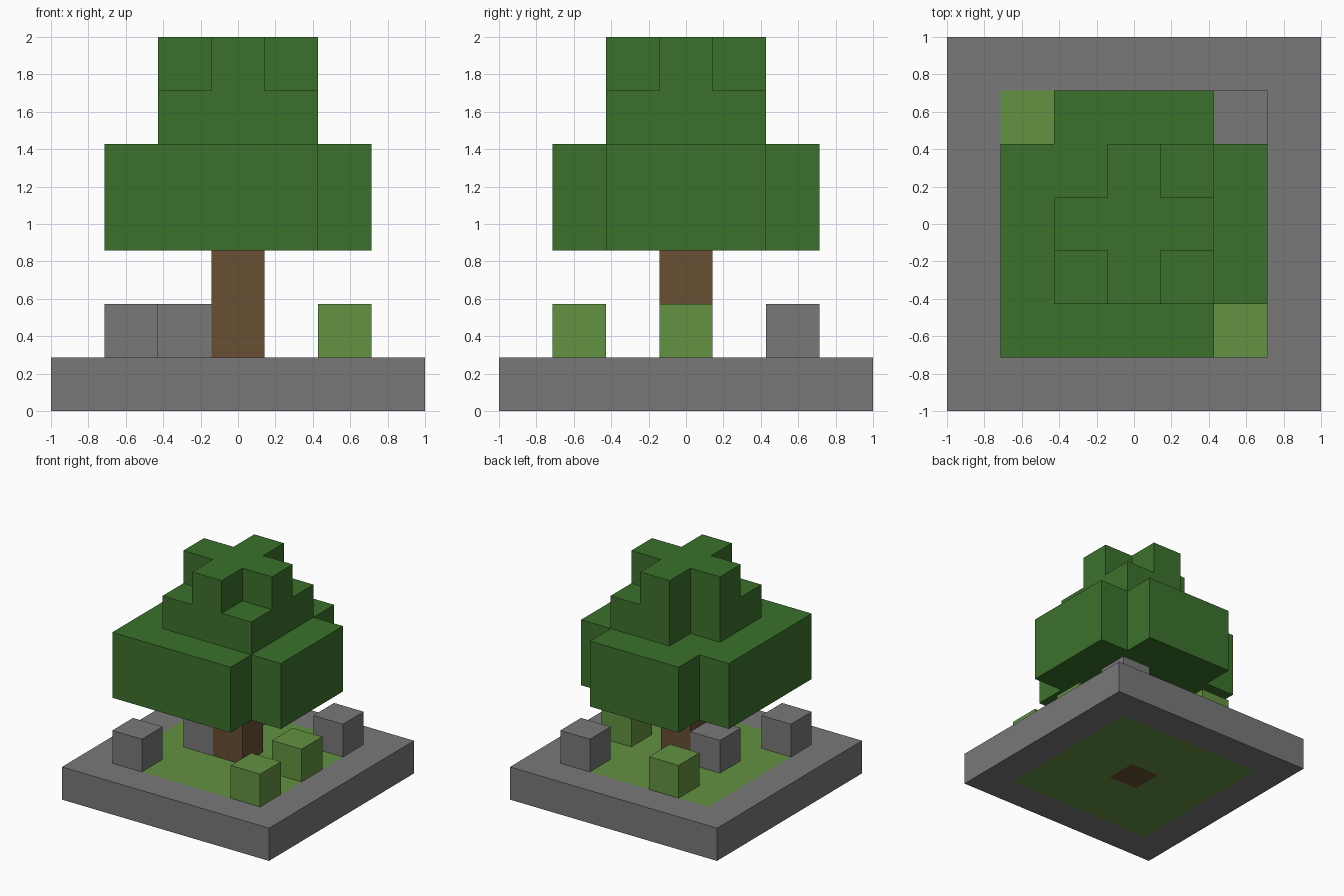
import bpy
import bmesh
from mathutils import Vector

if "Cube" in bpy.data.objects:
    bpy.data.objects.remove(bpy.data.objects["Cube"], do_unlink=True)

UNIT = 2 / 7  # edge length of one block


def material(name, r, g, b):
    mat = bpy.data.materials.new(name)
    mat.diffuse_color = (r, g, b, 1)
    mat.use_nodes = True
    shader = mat.node_tree.nodes["Principled BSDF"]
    shader.inputs["Base Color"].default_value = (r, g, b, 1)
    shader.inputs["Roughness"].default_value = 0.9
    return mat


stone = material("stone grey", 0.19, 0.19, 0.19)
grass = material("grass green", 0.122, 0.287, 0.053)
bark = material("bark brown", 0.138, 0.08, 0.034)
leaf = material("leaf green", 0.044, 0.165, 0.025)


def square(radius, missing=()):
    """Grid cells of a centred square, less the missing ones."""
    span = range(-radius, radius + 1)
    return {(x, y) for x in span for y in span} - set(missing)


def layer(cells, *levels):
    return {(x, y, z) for x, y in cells for z in levels}


def build(name, cells, mat):
    """Make one object from grid cells, keeping only its outer faces."""
    bm = bmesh.new()
    for cell in cells:
        centre = Vector(cell) + Vector((0, 0, 0.5))
        for axis in range(3):
            for sign in (-1, 1):
                normal = Vector((0, 0, 0))
                normal[axis] = sign
                if tuple(int(c + n) for c, n in zip(cell, normal)) in cells:
                    continue
                u = Vector((0, 0, 0))
                u[(axis + 1) % 3] = 1
                v = normal.cross(u)
                corners = (-u - v, u - v, u + v, v - u)
                bm.faces.new([bm.verts.new((centre + (normal + c) / 2) * UNIT)
                              for c in corners])
    bmesh.ops.remove_doubles(bm, verts=bm.verts, dist=UNIT / 100)
    bmesh.ops.recalc_face_normals(bm, faces=bm.faces)
    mesh = bpy.data.meshes.new(name)
    bm.to_mesh(mesh)
    bm.free()
    mesh.materials.append(mat)
    obj = bpy.data.objects.new(name, mesh)
    bpy.context.collection.objects.link(obj)
    return obj


# Ground: stone rim around a grass bed, with the trunk set into it
centre_cell = {(0, 0)}
build("stone_rim", layer(square(3, square(2)), 0), stone)
build("grass_bed", layer(square(2, centre_cell), 0), grass)
build("trunk", layer(centre_cell, 0, 1, 2), bark)

# Loose blocks standing on the grass
for x, y in ((-2, -2), (-1, 0), (2, 2)):
    build("rock", {(x, y, 1)}, stone)
for x, y in ((2, -2), (2, 0), (-1, 2)):
    build("bush", {(x, y, 1)}, grass)

# Canopy: broad tier, middle tier and cross-shaped crown
broad = layer(square(2, ((-2, 2), (2, 2), (2, -2))), 3, 4)
middle = layer(square(1, ((-1, 1),)), 5)
crown = layer({c for c in square(1) if 0 in c}, 6)
build("canopy", broad | middle | crown, leaf)
